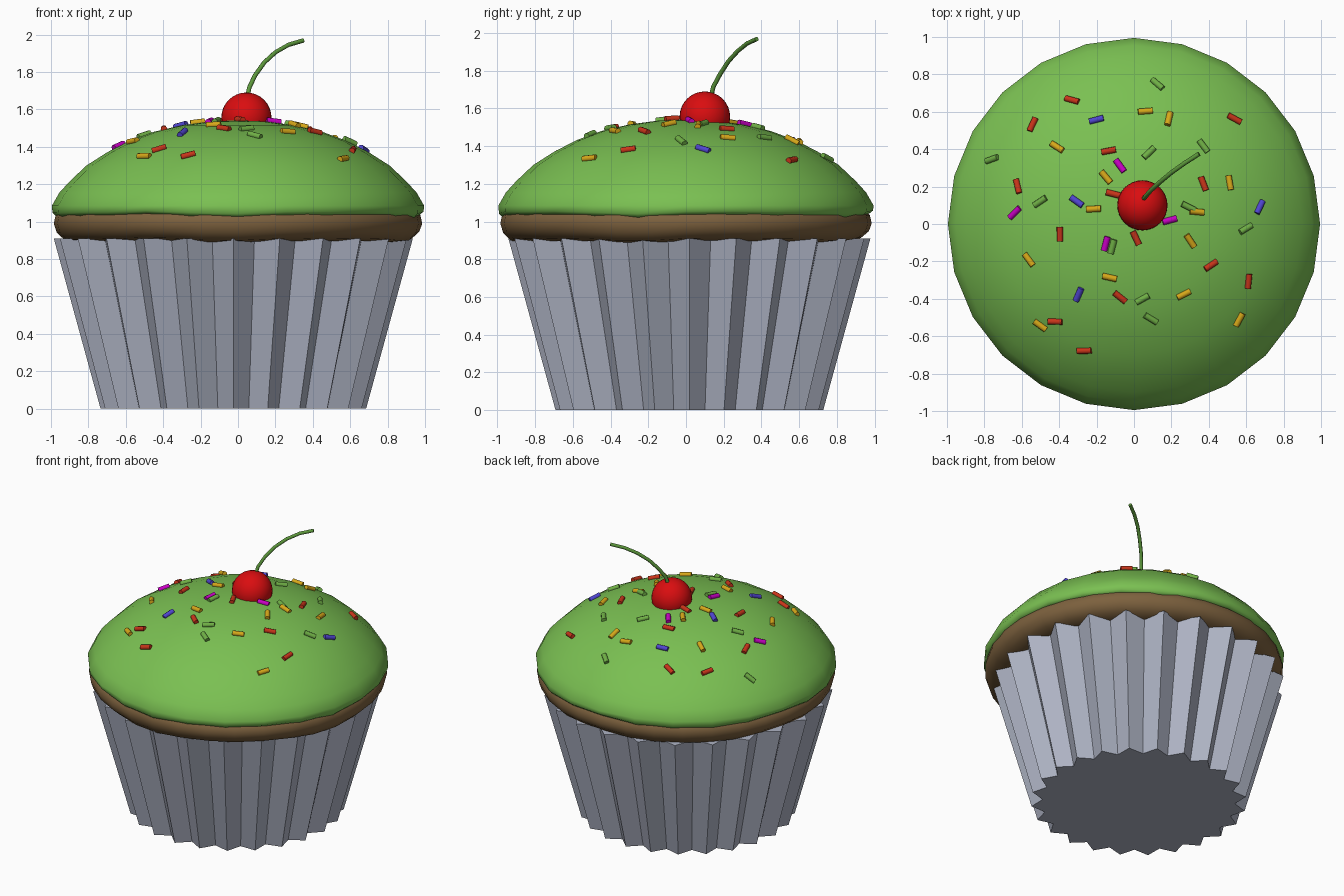
import bpy, bmesh, math
from mathutils import Vector, Matrix
from mathutils.bvhtree import BVHTree

if "Cube" in bpy.data.objects:
    bpy.data.objects.remove(bpy.data.objects["Cube"])


def mat(name, rgb):
    m = bpy.data.materials.new(name)
    m.diffuse_color = (*rgb, 1)
    m.use_nodes = True
    m.node_tree.nodes["Principled BSDF"].inputs["Base Color"].default_value = m.diffuse_color
    return m


M = {
    "wrapper": mat("grey paper", (.43, .46, .56)),
    "cake": mat("brown sponge", (.205, .12, .048)),
    "icing": mat("green icing", (.195, .527, .084)),
    "cherry": mat("cherry red", (.7, .004, .005)),
    "stem": mat("stem green", (.11, .32, .045)),
    "yellow": mat("sprinkle yellow", (.68, .39, .01)),
    "red": mat("sprinkle red", (.58, .035, .01)),
    "green": mat("sprinkle green", (.16, .43, .06)),
    "blue": mat("sprinkle blue", (.08, .06, .63)),
    "magenta": mat("sprinkle magenta", (.58, 0, .55)),
}


def finish(name, bm, material, smooth=None):
    bmesh.ops.recalc_face_normals(bm, faces=bm.faces)
    me = bpy.data.meshes.new(name)
    bm.to_mesh(me)
    bm.free()
    me.materials.append(M[material])
    ob = bpy.data.objects.new(name, me)
    bpy.context.collection.objects.link(ob)
    if smooth:
        bpy.ops.object.select_all(action='DESELECT')
        ob.select_set(True)
        bpy.context.view_layer.objects.active = ob
        bpy.ops.object.shade_smooth_by_angle(angle=math.radians(smooth))
    return ob


def loft(n, rings, point):
    """Stack of n-sided rings, capped at both ends; point(ring, angle, index)."""
    bm = bmesh.new()
    rows = [[bm.verts.new(point(r, 2 * math.pi * i / n, i)) for i in range(n)]
            for r in rings]
    for a, b in zip(rows, rows[1:]):
        for i in range(n):
            j = (i + 1) % n
            bm.faces.new((a[i], a[j], b[j], b[i]))
    bm.faces.new(rows[0])
    bm.faces.new(rows[-1])
    return bm


# Pleated paper wrapper: 24 pleats, alternating peak and valley radius
def pleat(ring, a, i):
    peak, valley, z = ring
    r = valley if i % 2 else peak
    return (-.025 + r * math.cos(a), .018 + r * math.sin(a), z)


finish("wrapper", loft(48, [(.71, .635, 0), (.96, .865, .91)], pleat), "wrapper")


# Sponge and icing: round profiles with a slightly wavy lower edge
def lathe(ring, a, i):
    r, z, wave = ring
    return (r * math.cos(a), r * math.sin(a),
            z + wave * (math.sin(5 * a) + .6 * math.sin(9 * a + 1)))


sponge = [(.5, .895, 0), (.86, .895, .004), (.93, .907, .006), (.97, .945, .003),
          (.985, .99, 0), (.975, 1.035, 0), (.93, 1.07, 0)]
finish("sponge", loft(32, sponge, lathe), "cake", 60)

icing = [(.93, 1.035, .005), (.972, 1.032, .008), (.992, 1.05, .006), (.995, 1.085, 0),
         (.955, 1.155, 0), (.9, 1.215, 0), (.81, 1.3, 0), (.7, 1.37, 0),
         (.58, 1.432, 0), (.45, 1.48, 0), (.3, 1.515, 0), (.15, 1.535, 0), (.04, 1.54, 0)]
bm = loft(24, icing, lathe)
bm.normal_update()
tree = BVHTree.FromBMesh(bm)
finish("icing", bm, "icing", 60)

# Cherry
bm = bmesh.new()
bmesh.ops.create_uvsphere(bm, u_segments=32, v_segments=16, radius=.134,
                          matrix=Matrix.Translation((.045, .1, 1.556)))
finish("cherry", bm, "cherry", 60)

# Curved cherry stem
path = [Vector(p) for p in ((.047, .13, 1.65), (.06, .145, 1.715), (.09, .18, 1.78),
                            (.14, .225, 1.85), (.2, .275, 1.905), (.27, .325, 1.945),
                            (.348, .375, 1.968))]


def stem_point(k, a, i):
    t = (path[min(k + 1, len(path) - 1)] - path[max(k - 1, 0)]).normalized()
    u = t.cross(Vector((1, -1, 0))).normalized()
    return path[k] + .012 * (u * math.cos(a) + t.cross(u) * math.sin(a))


finish("cherry_stem", loft(8, range(len(path)), stem_point), "stem", 50)

# Sprinkles: x, y and heading in degrees, laid on the icing surface
SPRINKLES = {
    "red": [(-.33, .66, -25), (-.54, .53, 70), (.535, .56, -25), (-.135, .39, 10),
            (.37, .215, -70), (-.62, .2, -70), (-.11, .16, -15), (.01, -.075, -65),
            (-.395, -.055, 90), (.41, -.22, 30), (.61, -.305, 88), (-.075, -.39, -40),
            (-.42, -.52, 5), (-.265, -.675, 10)],
    "yellow": [(-.41, .41, -35), (.06, .6, 8), (.185, .56, 75), (-.15, .25, -50),
               (-.215, .08, 3), (.335, .065, -5), (.51, .22, -82), (.3, -.09, -55),
               (-.13, -.285, -12), (.265, -.375, 25), (-.56, -.19, -50),
               (-.5, -.54, -35), (.56, -.51, 65)],
    "green": [(.125, .745, -50), (.08, .38, 45), (.37, .415, -55), (-.755, .345, 3),
              (-.5, .12, 30), (.29, .09, -25), (.595, -.025, 25), (-.115, -.12, 75),
              (.045, -.4, 30), (.09, -.505, -35)],
    "blue": [(-.2, .555, 12), (-.305, .12, -35), (.67, .09, 58), (-.295, -.375, 65)],
    "magenta": [(-.075, .31, -55), (-.635, .06, 38), (.19, .02, 15), (-.15, -.105, 75)],
}
for colour, spots in SPRINKLES.items():
    bm = bmesh.new()
    for x, y, deg in spots:
        loc, nrm, _, _ = tree.ray_cast(Vector((x, y, 3)), Vector((0, 0, -1)))
        if nrm.z < 0:
            nrm = -nrm
        a = math.radians(deg)
        d = Vector((math.cos(a), math.sin(a), 0))
        d = (d - nrm * d.dot(nrm)).normalized()
        rot = Matrix((nrm.cross(d), nrm, d)).transposed()
        if rot.determinant() < 0:
            rot = Matrix((d.cross(nrm), nrm, d)).transposed()
        bmesh.ops.create_cone(bm, cap_ends=True, segments=8, radius1=.017, radius2=.017,
                              depth=.078, matrix=Matrix.Translation(loc + nrm * .006)
                              @ rot.to_4x4())
    finish(colour + "_sprinkles", bm, colour, 50)
